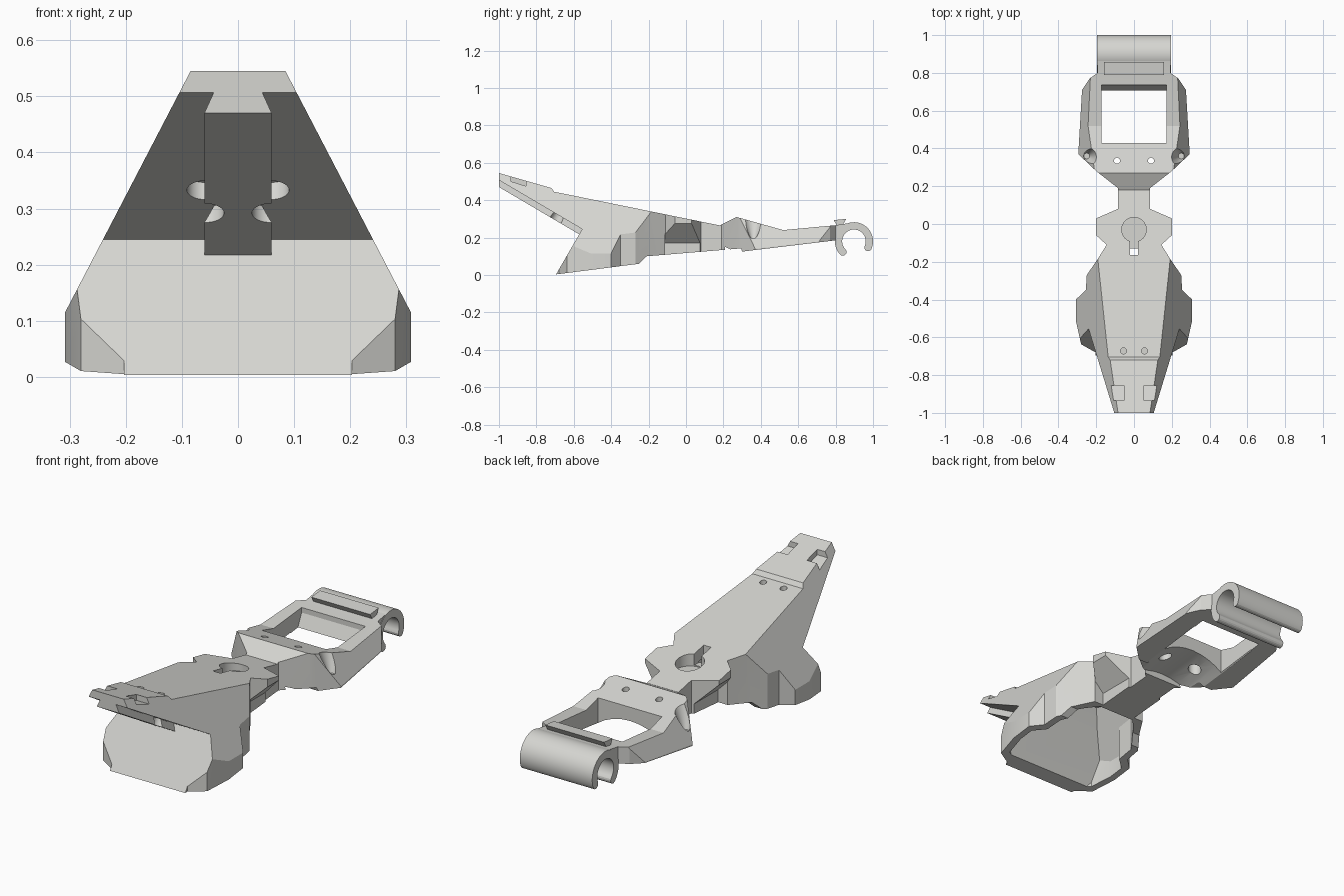
import bpy, bmesh, math
from mathutils import Matrix

cube = bpy.data.objects.get("Cube")
if cube:
    bpy.data.objects.remove(cube, do_unlink=True)

grey = bpy.data.materials.new("light_grey")
grey.use_nodes = True
colour = (0.67, 0.67, 0.64, 1)
grey.diffuse_color = colour
grey.node_tree.nodes["Principled BSDF"].inputs["Base Color"].default_value = colour


def make_object(name, bm):
    bmesh.ops.recalc_face_normals(bm, faces=bm.faces)
    mesh = bpy.data.meshes.new(name)
    bm.to_mesh(mesh)
    bm.free()
    mesh.materials.append(grey)
    obj = bpy.data.objects.new(name, mesh)
    bpy.context.collection.objects.link(obj)
    return obj


def prism(name, points, axis, low, high):
    """Extrude a 2D outline along one axis; points are the other two axes in order."""
    bm = bmesh.new()
    k = "xyz".index(axis)
    verts = []
    for a, b in points:
        co = [a, b]
        co.insert(k, low)
        verts.append(bm.verts.new(co))
    face = bm.faces.new(verts)
    extruded = bmesh.ops.extrude_face_region(bm, geom=[face])["geom"]
    moved = [v for v in extruded if isinstance(v, bmesh.types.BMVert)]
    shift = [0, 0, 0]
    shift[k] = high - low
    bmesh.ops.translate(bm, vec=shift, verts=moved)
    return make_object(name, bm)


def cylinder(name, radius, depth, location, tilt=0, base=None):
    """Cylinder standing on z, tilted about x; a smaller base makes it taper."""
    bm = bmesh.new()
    matrix = Matrix.Translation(location) @ Matrix.Rotation(tilt, 4, "X")
    bmesh.ops.create_cone(bm, cap_ends=True, segments=40, radius1=base or radius,
                          radius2=radius, depth=depth, matrix=matrix)
    return make_object(name, bm)


def combine(target, tool, operation="DIFFERENCE"):
    tool.hide_render = True
    mod = target.modifiers.new(operation.lower(), "BOOLEAN")
    mod.operation, mod.solver, mod.object = operation, "EXACT", tool
    bpy.context.view_layer.objects.active = target
    bpy.ops.object.modifier_apply(modifier=mod.name)
    bpy.data.objects.remove(tool, do_unlink=True)


def mirrored(half):
    return half + [(-x, y) for x, y in reversed(half)]


def shaped_block(name, side, plan, inset):
    """Side profile, trimmed by a plan outline and by leaning side walls."""
    block = prism(name, side, "x", -0.5, 0.5)
    combine(block, prism("plan", mirrored(plan), "z", -0.2, 0.8), "INTERSECT")
    lean = [(0.42 - inset, -0.1), (0.056 - inset, 0.6)]
    combine(block, prism("lean", mirrored(lean), "y", -1.2, 1.2), "INTERSECT")
    return block


# Main body: beak, chin, waist, rear frame and the strap to the hook
side = [(-1, 0.545), (-0.72, 0.465), (-0.705, 0.445), (0.18, 0.265), (0.27, 0.31),
        (0.52, 0.24), (0.8, 0.266), (0.87, 0.277), (0.862, 0.25), (0.815, 0.21),
        (0.815, 0.187), (0.3, 0.125), (0.295, 0.142), (-0.21, 0.1), (-0.25, 0.06),
        (-0.695, 0.003), (-0.555, 0.245), (-1, 0.507)]
plan = [(0.203, -1.1), (0.203, -0.68), (0.28, -0.637), (0.308, -0.51), (0.308, -0.4),
        (0.255, -0.35), (0.25, -0.27), (0.195, -0.19), (0.145, -0.11), (0.2, -0.06),
        (0.2, 0.03), (0.085, 0.08), (0.085, 0.19), (0.2, 0.28), (0.295, 0.37),
        (0.275, 0.71), (0.235, 0.77), (0.193, 0.8), (0.193, 0.9)]
body = shaped_block("body", side, plan, 0)

# Hollow underside of the front body
hollow_side = [(-0.65, -0.05), (-0.51, 0.25), (-0.46, 0.34), (-0.13, 0.27), (-0.13, -0.05)]
hollow_plan = [(0.16, -0.66), (0.25, -0.61), (0.275, -0.5), (0.275, -0.42),
               (0.22, -0.37), (0.215, -0.28), (0.155, -0.19), (0.1, -0.13)]
combine(body, shaped_block("hollow", hollow_side, hollow_plan, 0.035))

# Square window and shallow arched underside of the rear frame
combine(body, cylinder("arch", 0.3, 0.44, (0, 0.46, -0.1), math.radians(97)))
window = [(0.43, 0), (0.43, 0.4), (0.735, 0.4), (0.735, 0.235), (0.7, 0.16), (0.7, 0)]
combine(body, prism("window", window, "x", -0.172, 0.172))

# Keyhole pocket
combine(body, cylinder("keyhole", 0.065, 0.2, (0, -0.03, 0.36)))
slot = [(0.02, -0.165), (0.02, -0.03)]
combine(body, prism("slot", mirrored(slot), "z", 0.265, 0.5))

slope = math.atan2(0.262, 0.445)
for s in (-1, 1):
    # Undercut below the waist wings
    undercut = [(s * 0.095, 0), (s * 0.095, 0.17), (s * 0.25, 0.325), (s * 0.25, 0)]
    combine(body, prism("undercut", undercut, "y", -0.112, 0.082))
    # Screw holes front and rear
    combine(body, cylinder("front_hole", 0.016, 0.1, (s * 0.055, -0.672, 0.43)))
    combine(body, cylinder("rear_hole", 0.016, 0.6, (s * 0.09, 0.335, 0.25)))
    combine(body, cylinder("rear_recess", 0.03, 0.2, (s * 0.09, 0.335, 0.14)))
    # Tapered scallops beside the rear frame
    combine(body, cylinder("scallop", 0.06, 0.12, (s * 0.25, 0.36, 0.25), 0, 0.015))
    # Clip pockets on top of the beak
    pocket = [(-0.935, 0.6), (-0.935, 0.5), (-0.855, 0.475), (-0.855, 0.6)]
    ends = sorted((s * 0.052, s * 0.125))
    combine(body, prism("pocket", pocket, "x", *ends))
    # Round catches under the beak
    combine(body, cylinder("catch", 0.033, 0.07, (s * 0.058, -0.704, 0.333), -slope))

# Dovetail rail under the beak, sheared to follow its slope
rail = prism("beak_rail", mirrored([(0.041, 0.512), (0.06, 0.47)]), "y", -1, -0.555)
for v in rail.data.vertices:
    v.co.z -= (v.co.y + 1) * 0.262 / 0.445
for s in (-1, 1):
    combine(rail, cylinder("notch", 0.033, 0.2, (s * 0.058, -0.69, 0.305), -slope))


# Open hook at the rear, with rounded ends
def arc(centre, radius, start, end, steps):
    angles = [math.radians(start + (end - start) * i / steps) for i in range(steps + 1)]
    return [(centre[0] + radius * math.cos(a), centre[1] + radius * math.sin(a)) for a in angles]


centre, outer, inner = (0.898, 0.18), 0.102, 0.063
first, last = -24, 224
middle, cap = (outer + inner) / 2, (outer - inner) / 2
tips = [arc(centre, middle, a, a, 1)[0] for a in (first, last)]
hook_outline = (arc(centre, outer, first, last, 40)
                + arc(tips[1], cap, last, last + 180, 8)[1:-1]
                + arc(centre, inner, last, first, 40)
                + arc(tips[0], cap, first - 180, first, 8)[1:-1])
hook = prism("rear_hook", hook_outline, "x", -0.195, 0.195)

# Raised bar on top of the hook
bar = [(0.79, 0.293), (0.857, 0.3), (0.838, 0.268), (0.808, 0.262)]
prism("hook_bar", bar, "x", -0.158, 0.158)

# Smooth round parts, keep the facets crisp
bpy.ops.object.select_all(action="DESELECT")
for obj in (body, rail, hook):
    obj.select_set(True)
bpy.context.view_layer.objects.active = body
bpy.ops.object.shade_smooth_by_angle(angle=math.radians(15))
